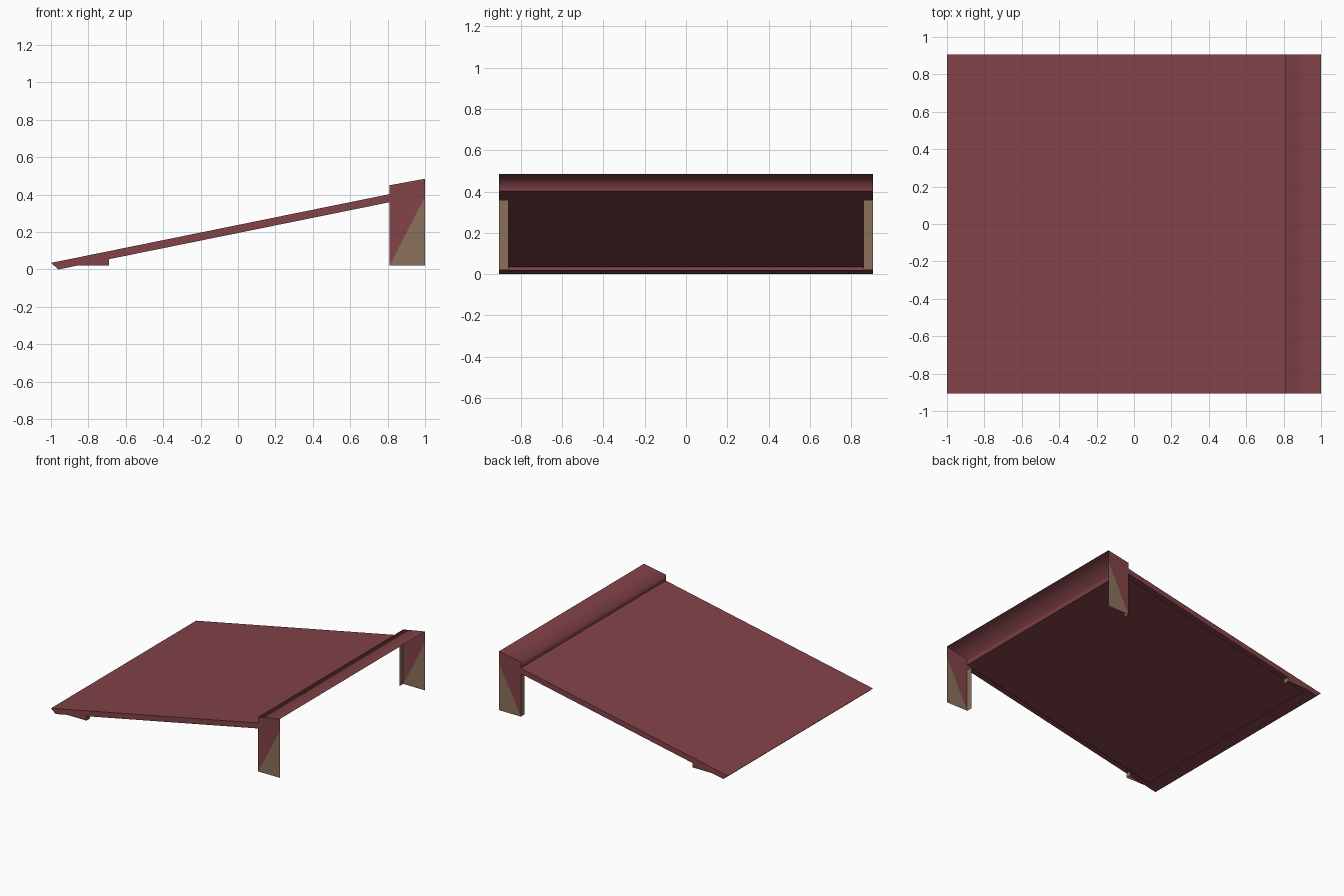
import bpy
import bmesh
from mathutils import Vector

old = bpy.data.objects.get("Cube")
if old:
    bpy.data.objects.remove(old)


def make_material(name, rgb):
    mat = bpy.data.materials.new(name)
    mat.use_nodes = True
    mat.diffuse_color = (*rgb, 1)
    mat.node_tree.nodes["Principled BSDF"].inputs["Base Color"].default_value = (*rgb, 1)
    return mat


RED = make_material("dull_red", (0.225, 0.056, 0.066))
OLIVE = make_material("olive_brown", (0.26, 0.165, 0.105))

W = 0.905              # half width
INNER = W - 0.045      # inner edge of folded flanges
LOW, HIGH = -1.0, 0.81  # ends of the sloping deck
LIP = -0.96            # lowest point of the folded nose
FOOT = 0.02            # ground clearance of posts and feet
SLOPE = 0.203


def top_z(x):
    return 0.035 + SLOPE * (x - LOW)


def under_z(x):
    return SLOPE * (x - LIP)


LIP_END = LIP + FOOT / SLOPE


def sheet(name, panels, smooth=False):
    """Sheet metal part: each panel is (points, outward direction, material)."""
    bm = bmesh.new()
    for points, outward, mat in panels:
        face = bm.faces.new([bm.verts.new(p) for p in points])
        face.normal_update()
        if face.normal.dot(Vector(outward)) < 0:
            face.normal_flip()
        face.material_index = [RED, OLIVE].index(mat)
        face.smooth = smooth
    bmesh.ops.remove_doubles(bm, verts=bm.verts, dist=0.0005)
    mesh = bpy.data.meshes.new(name)
    bm.to_mesh(mesh)
    bm.free()
    mesh.materials.append(RED)
    mesh.materials.append(OLIVE)
    obj = bpy.data.objects.new(name, mesh)
    bpy.context.collection.objects.link(obj)
    return obj


def across(a, b, half=W):
    """Rectangle running the full width between two (x, z) points."""
    return [(a[0], -half, a[1]), (a[0], half, a[1]),
            (b[0], half, b[1]), (b[0], -half, b[1])]


def side_wall(profile, y):
    return [(x, y, z) for x, z in profile]


def flange(x, side, low, high):
    """Narrow upright strip folded inward from a side wall."""
    return [(x, side * W, low), (x, side * INNER, low),
            (x, side * INNER, high), (x, side * W, high)]


# Sloping deck, with its nose folded down and back underneath
nose = (LIP, 0)
sheet("ramp_deck", [
    (across((LOW, top_z(LOW)), (HIGH, top_z(HIGH))), (0, 0, 1), RED)])
sheet("ramp_nose", [
    (across((LOW, top_z(LOW)), nose), (-1, 0, -1), RED),
    (across(nose, (LIP_END, FOOT), INNER), (0, 0, -1), RED)])

# Raised top ledge and its riser share one softly shaded fold
sheet("top_ledge", [
    (across((HIGH, top_z(HIGH)), (HIGH, 0.45)), (-1, 0, 0), RED),
    (across((HIGH, 0.45), (1, 0.485)), (0, 0, 1), RED)], smooth=True)

for side, label in ((1, "back"), (-1, "front")):
    y = side * W
    out = (0, side, 0)

    # Deck skirt and the narrow return beneath it
    skirt = [(LOW, top_z(LOW)), nose, (HIGH, under_z(HIGH)), (HIGH, top_z(HIGH))]
    sheet(label + "_skirt", [
        (side_wall(skirt, y), out, RED),
        ([(LIP, y, 0), (LIP, side * INNER, 0),
          (HIGH, side * INNER, under_z(HIGH)), (HIGH, y, under_z(HIGH))],
         (0, 0, -1), RED)])

    # Tall post: two-tone side wall and inward flange
    upper = [(HIGH, FOOT), (1, 0.39), (1, 0.485), (HIGH, 0.45)]
    lower = [(HIGH, FOOT), (1, FOOT), (1, 0.39)]
    sheet(label + "_post", [
        (side_wall(upper, y), out, RED),
        (side_wall(lower, y), out, OLIVE),
        (flange(HIGH, side, FOOT, under_z(HIGH)), (-1, 0, 0), OLIVE)])

    # Small foot near the nose
    heel = -0.69
    foot = [(LIP_END, FOOT), (heel, FOOT), (heel, under_z(heel))]
    sheet(label + "_foot", [
        (side_wall(foot, y), out, RED),
        (flange(heel, side, FOOT, under_z(heel)), (1, 0, 0), OLIVE)])
